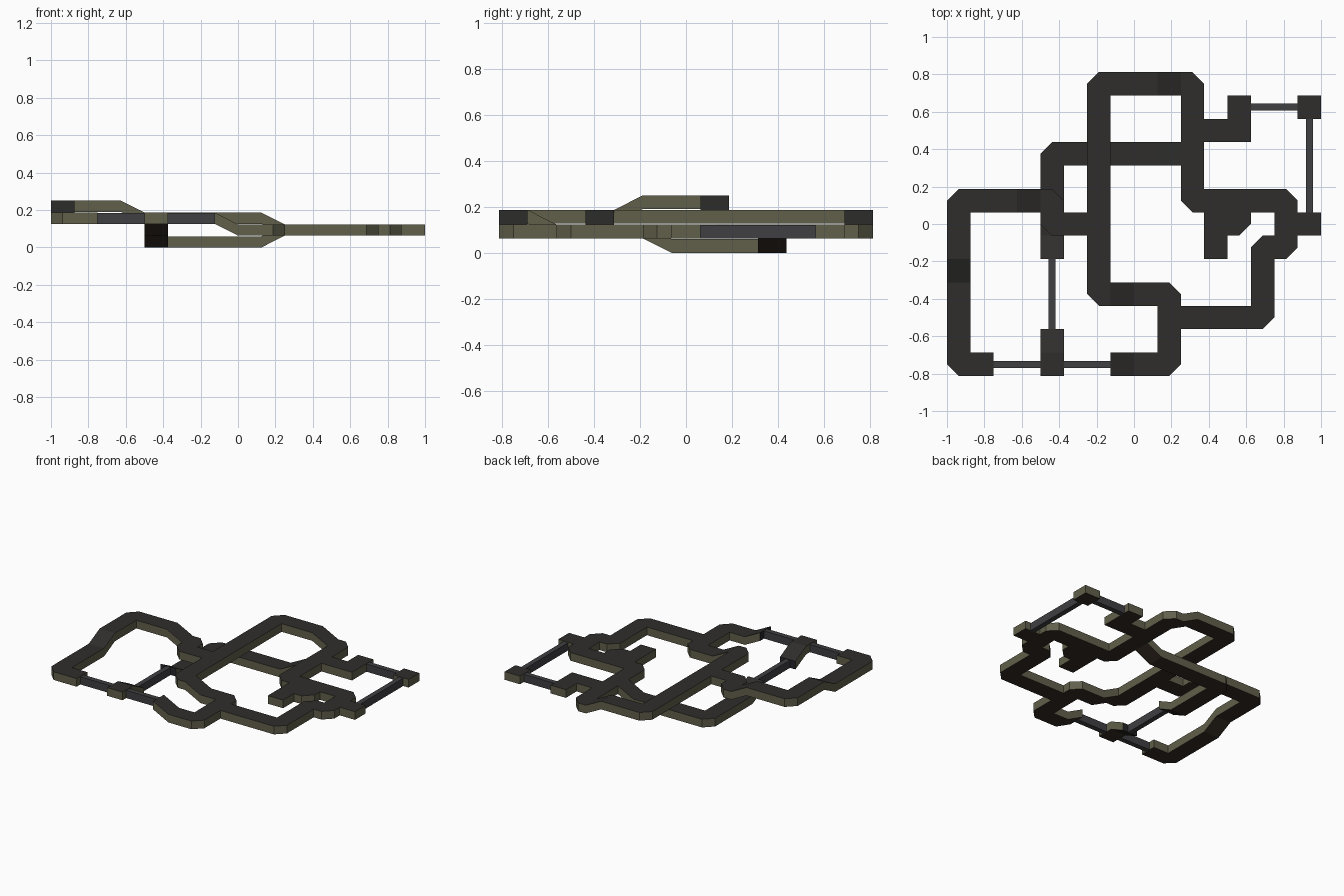
import bpy, bmesh

if "Cube" in bpy.data.objects:
    bpy.data.objects.remove(bpy.data.objects["Cube"])

C = 0.125      # cell size
STEP = 0.0633  # height between levels
THICK = 0.06   # track thickness


def material(name, rgb):
    m = bpy.data.materials.new(name)
    m.diffuse_color = (*rgb, 1)
    m.use_nodes = True
    m.node_tree.nodes["Principled BSDF"].inputs["Base Color"].default_value = m.diffuse_color
    return m


MATS = [material("track_top", (0.028, 0.027, 0.025)),
        material("track_side", (0.12, 0.115, 0.07)),
        material("track_underside", (0.035, 0.025, 0.017)),
        material("track_cap", (0.02, 0.02, 0.024))]
BEAM_MAT = material("beam", (0.05, 0.05, 0.055))


def gx(i):
    return -0.9375 + C * i


def gy(j):
    return -0.75 + C * j


# Straight flat runs: i0, j0, i1, j1, level
RUNS = [(0, 0, 1, 0, 2), (0, 0, 0, 3, 2), (0, 5, 0, 7, 3), (0, 7, 2, 7, 3),
        (4, 6, 4, 7, 2), (4, 6, 6, 6, 2), (6, 3, 6, 12, 2), (6, 12, 8, 12, 2),
        (10, 7, 10, 12, 1), (10, 7, 14, 7, 1), (14, 5, 14, 7, 1), (13, 5, 14, 5, 1),
        (13, 2, 13, 5, 1), (9, 2, 13, 2, 1), (9, 0, 9, 3, 1), (8, 3, 9, 3, 1),
        (8, 0, 9, 0, 1), (10, 10, 12, 10, 1), (12, 11, 12, 11, 1), (15, 11, 15, 11, 1),
        (14, 6, 15, 6, 1), (11, 6, 12, 6, 1), (11, 5, 11, 5, 1),
        (4, 9, 8, 9, 0), (4, 6, 4, 9, 0), (4, 0, 4, 0, 2)]
# Ramps of one cell: i, j, axis, level at low side, level at high side of axis
RAMPS = [(0, 4, 'y', 2, 3), (3, 7, 'x', 3, 2), (9, 12, 'x', 2, 1), (7, 3, 'x', 2, 1),
         (7, 0, 'x', 2, 1), (9, 9, 'x', 0, 1), (4, 5, 'y', 1, 0), (4, 1, 'y', 2, 1)]
# Bends with a cut outer corner
CUTS = {(0, 0, 2): 'SW', (0, 7, 3): 'NW', (4, 7, 2): 'NE', (4, 6, 2): 'SW',
        (6, 3, 2): 'SW', (6, 12, 2): 'NW', (10, 12, 1): 'NE', (10, 7, 1): 'SW',
        (14, 7, 1): 'NE', (14, 5, 1): 'SE', (13, 5, 1): 'NW', (13, 2, 1): 'SE',
        (12, 6, 1): 'SE', (9, 0, 1): 'SE', (9, 3, 1): 'NE', (4, 9, 0): 'NW'}

bm = bmesh.new()
verts = {}


def vert(x, y, z):
    key = (round(x, 4), round(y, 4), round(z, 4))
    if key not in verts:
        verts[key] = bm.verts.new(key)
    return verts[key]


def face(vs, mat):
    # Walls shared by two touching cells are removed
    old = bm.faces.get(vs)
    if old:
        bm.faces.remove(old)
    else:
        bm.faces.new(vs).material_index = mat


def cell(i, j, height, cut=None, ramp_axis=None):
    outline = []
    for name, sx, sy in (('SW', -1, -1), ('SE', 1, -1), ('NE', 1, 1), ('NW', -1, 1)):
        if name == cut:
            a, b = (sx, 0), (0, sy)
            outline += [a, b] if name in ('SW', 'NE') else [b, a]
        else:
            outline.append((sx, sy))
    low, high = [], []
    for sx, sy in outline:
        x, y, z = gx(i) + sx * C / 2, gy(j) + sy * C / 2, height(sx, sy)
        low.append(vert(x, y, z))
        high.append(vert(x, y, z + THICK))
    face(high, 0)
    face(low[::-1], 2)
    n = len(outline)
    for k in range(n):
        m = (k + 1) % n
        same_x = outline[k][0] == outline[m][0]
        cap = (ramp_axis == 'x' and same_x) or (ramp_axis == 'y' and not same_x)
        face([low[k], low[m], high[m], high[k]], 3 if cap else 1)


# Track: flat cells, then ramps
cells = {(i, j, k) for i0, j0, i1, j1, k in RUNS
         for i in range(i0, i1 + 1) for j in range(j0, j1 + 1)}
for i, j, k in sorted(cells):
    cell(i, j, lambda sx, sy: k * STEP, CUTS.get((i, j, k)))
for i, j, axis, a, b in RAMPS:
    cell(i, j, lambda sx, sy: STEP * (b if (sx if axis == 'x' else sy) > 0 else a),
         ramp_axis=axis)

mesh = bpy.data.meshes.new("track")
bm.to_mesh(mesh)
bm.free()
for m in MATS:
    mesh.materials.append(m)
bpy.context.collection.objects.link(bpy.data.objects.new("track", mesh))

# Narrow balance beams bridging the gaps: i0, j0, i1, j1, level
W = 0.0375
BEAMS = [(1.5, 0, 3.5, 0, 2), (4.5, 0, 6.5, 0, 2), (4, 1.5, 4, 4.5, 1),
         (15, 6.5, 15, 10.5, 1), (12.5, 11, 14.5, 11, 1)]
for n, (i0, j0, i1, j1, k) in enumerate(BEAMS):
    h = THICK - 0.003
    bpy.ops.mesh.primitive_cube_add(
        size=1, location=(gx((i0 + i1) / 2), gy((j0 + j1) / 2), k * STEP + h / 2))
    ob = bpy.context.object
    ob.name = f"narrow_beam_{n + 1}"
    ob.scale = ((i1 - i0) * C or W, (j1 - j0) * C or W, h)
    ob.data.materials.append(BEAM_MAT)
